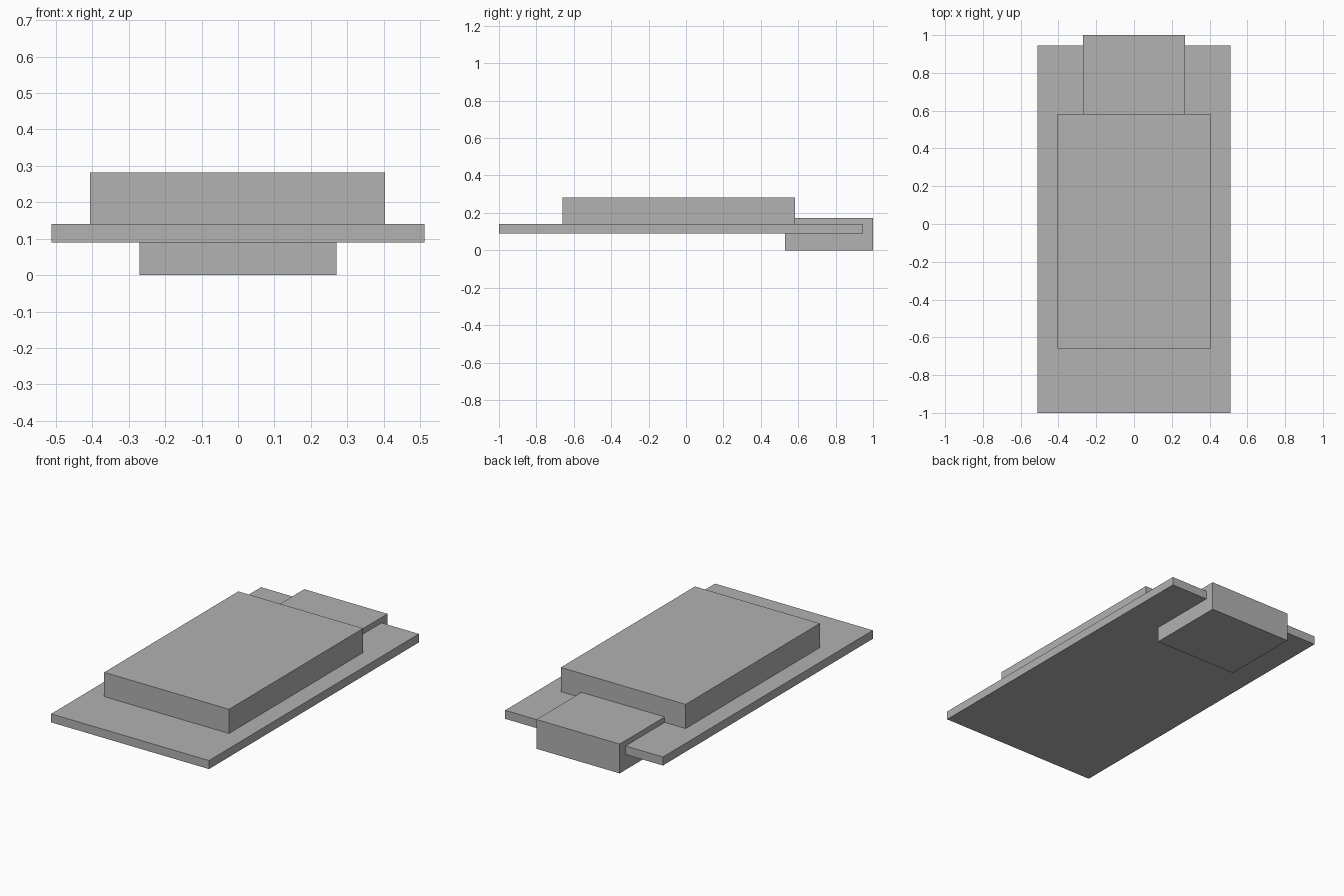
import bpy
from mathutils import Vector

default_cube = bpy.data.objects.get("Cube")
if default_cube:
    bpy.data.objects.remove(default_cube, do_unlink=True)

# Single plain grey finish
COLOUR = (0.445, 0.445, 0.445, 1.0)
grey = bpy.data.materials.new("plain_grey")
grey.use_nodes = True
grey.diffuse_color = COLOUR
for node in grey.node_tree.nodes:
    if node.type == "BSDF_PRINCIPLED":
        node.inputs["Base Color"].default_value = COLOUR


def add_block(name, low, high):
    """Add a sharp-edged box spanning two opposite corners."""
    low, high = Vector(low), Vector(high)
    bpy.ops.mesh.primitive_cube_add(size=1, location=(low + high) / 2)
    block = bpy.context.object
    block.name = name
    block.scale = high - low
    bpy.ops.object.transform_apply(location=False, rotation=False, scale=True)
    block.data.materials.append(grey)
    return block


# Thin base board
add_block("base_board", (-0.512, -1.0, 0.09), (0.512, 0.945, 0.14))

# Raised module resting on the board
add_block("raised_module", (-0.406, -0.66, 0.14), (0.404, 0.583, 0.282))

# Connector block passing through the back edge of the board
add_block("rear_connector", (-0.27, 0.53, 0.0), (0.27, 1.0, 0.172))
